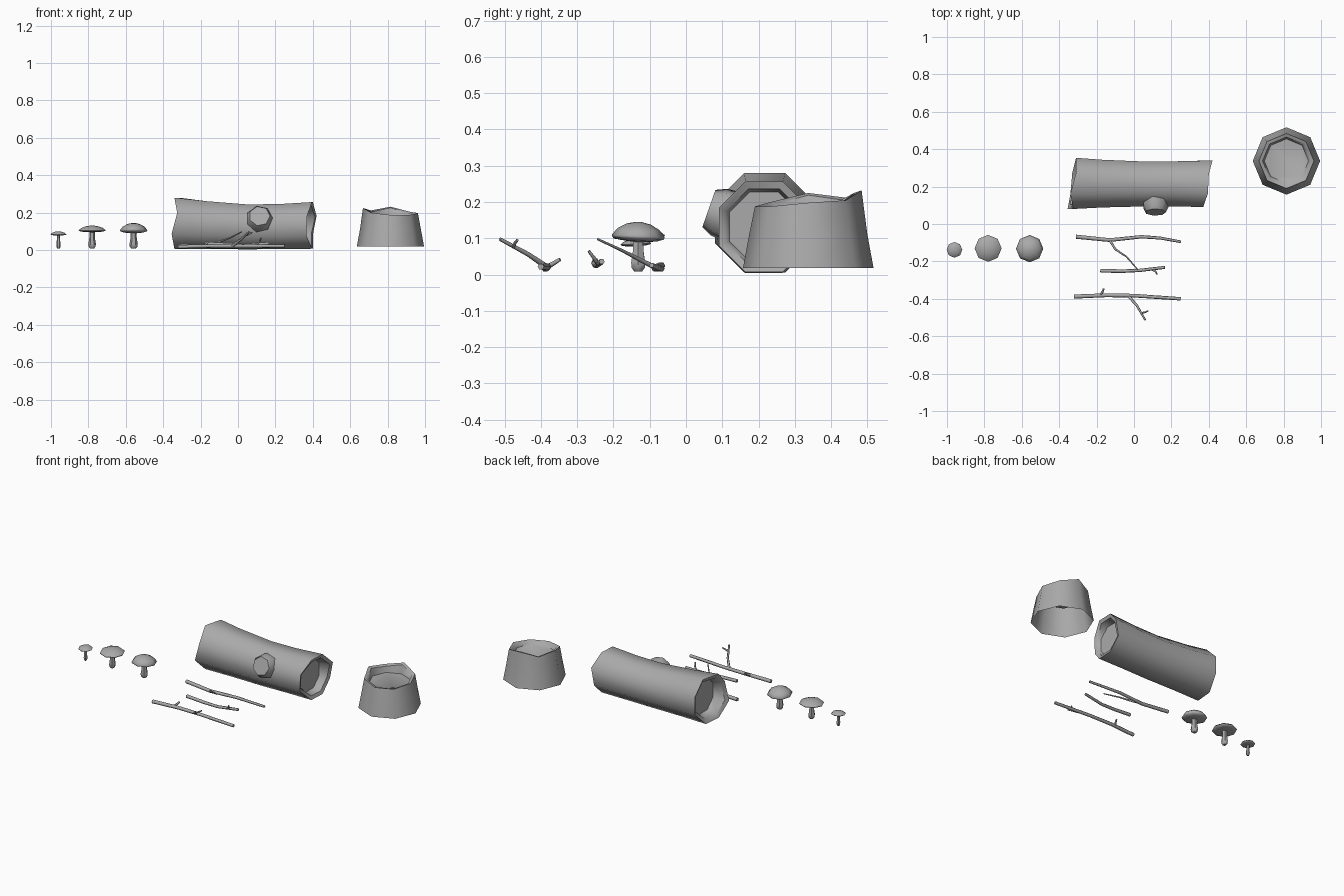
import bpy, bmesh, math
from mathutils import Vector, Matrix

if "Cube" in bpy.data.objects:
    bpy.data.objects.remove(bpy.data.objects["Cube"])

grey = bpy.data.materials.new("plain_grey")
grey.diffuse_color = (0.4, 0.4, 0.4, 1)
grey.use_nodes = True
grey.node_tree.nodes["Principled BSDF"].inputs["Base Color"].default_value = grey.diffuse_color


def loft(name, rings, cap_start=True, cap_end=True, angle=50):
    """Skin a list of equal-sized rings of points."""
    bm = bmesh.new()
    vr = [[bm.verts.new(p) for p in r] for r in rings]
    n = len(vr[0])
    for a, b in zip(vr, vr[1:]):
        for i in range(n):
            j = (i + 1) % n
            bm.faces.new((a[i], a[j], b[j], b[i]))
    if cap_start:
        bm.faces.new(vr[0][::-1])
    if cap_end:
        bm.faces.new(vr[-1])
    bmesh.ops.recalc_face_normals(bm, faces=bm.faces)
    me = bpy.data.meshes.new(name)
    bm.to_mesh(me)
    bm.free()
    me.materials.append(grey)
    me.shade_smooth()
    me.set_sharp_from_angle(angle=math.radians(angle))
    ob = bpy.data.objects.new(name, me)
    bpy.context.collection.objects.link(ob)
    return ob


def circle(c, r, n, z=None, off=0.0):
    """Horizontal ring; z may be a list with one height per corner."""
    out = []
    for i in range(n):
        a = 2 * math.pi * i / n + off
        h = z[i] if isinstance(z, list) else z
        out.append(Vector((c[0] + r * math.cos(a), c[1] + r * math.sin(a), h)))
    return out


# Fallen log: octagon along x, sagging in the middle, with ragged recessed ends
left_x = [-.31, -.31, -.34, -.325, -.355, -.34, -.33, -.31]
right_x = [.42, .40, .395, .37, .365, .395, .40, .40]


def log_ring(xs, r, cy, cz):
    out = []
    for i in range(8):
        a = math.radians(22.5 + 45 * i)
        x = xs[i] if isinstance(xs, list) else xs
        out.append(Vector((x, cy + r * math.cos(a), cz + r * math.sin(a))))
    return out


L, R = (.217, .143), (.215, .132)
loft("fallen_log", [
    log_ring(-.27, .108, *L),
    log_ring([x + .012 for x in left_x], .122, *L),
    log_ring(left_x, .148, *L),
    log_ring(-.17, .138, .216, .134),
    log_ring(.05, .130, .214, .124),
    log_ring(.22, .130, .215, .126),
    log_ring(right_x, .135, *R),
    log_ring([x - .008 for x in right_x], .113, *R),
    log_ring(.345, .103, *R),
])

# Sawn branch knot on the front of the log
axis = Vector((0, -.94, .33))
rot = axis.to_track_quat('Z', 'Y').to_matrix()
tip = Vector((.115, .063, .182))
knot = []
for d, r in ((-.08, .075), (-.03, .07), (0, .056)):
    knot.append([tip + axis * d + rot @ p for p in circle((0, 0), r, 7, 0.0)])
loft("branch_knot", knot, angle=55)

# Stump: tapering octagon, uneven rim, sunken top, open underneath
sc = (.815, .337)
rim = [.198, .205, .232, .212, .225, .200, .188, .188]
loft("stump", [
    circle(sc, .18, 8, .018),
    circle(sc, .163, 8, .11),
    circle(sc, .147, 8, rim),
    circle(sc, .128, 8, [h - .006 for h in rim]),
    circle(sc, .118, 8, .172),
], cap_start=False)


# Mushrooms: stem with bulging foot and a slightly tilted cap
def mushroom(name, x, y, r, rim_z, top_z, sr, tilt):
    foot = .008
    h = rim_z - foot
    prof = ((.55, 0), (1.0, .12), (1.05, .28), (.8, .6), (.75, 1.02))
    loft(name + "_stem", [circle((x, y), sr * k, 6, foot + h * t)
                          for k, t in prof])
    d = top_z - rim_z
    cap = ((.22, -.22), (.7, -.14), (.97, 0), (1.0, .14), (.8, .56),
           (.45, .88), (.12, 1.0))
    m = Matrix.Rotation(math.radians(tilt), 3, 'X')
    o = Vector((x, y, rim_z))
    loft(name + "_cap", [[o + m @ p for p in circle((0, 0), r * k, 8, d * t)]
                         for k, t in cap], angle=60)


mushroom("large_mushroom", -.558, -.132, .073, .100, .145, .021, -3)
mushroom("flat_mushroom", -.78, -.13, .072, .102, .131, .019, 2)
mushroom("small_mushroom", -.96, -.138, .042, .082, .100, .011, 3)


# Sticks and twigs: hexagonal tubes along a few points
def stick(name, pts, r0, r1):
    pts = [Vector(p) for p in pts]
    n = len(pts)
    rings = []
    for i, p in enumerate(pts):
        t = (pts[min(i + 1, n - 1)] - pts[max(i - 1, 0)]).normalized()
        side = t.cross(Vector((0, 0, 1))).normalized()
        up = side.cross(t)
        r = r0 + (r1 - r0) * i / (n - 1)
        rings.append([p + side * r * math.cos(k * math.pi / 3)
                      + up * r * math.sin(k * math.pi / 3) for k in range(6)])
    loft(name, rings, angle=65)


stick("back_stick", [(-.31, -.068, .024), (-.13, -.086, .018),
                     (.04, -.068, .016), (.14, -.075, .017),
                     (.25, -.095, .026)], .011, .007)
stick("back_stick_twig", [(-.13, -.086, .02), (-.10, -.135, .045),
                          (-.04, -.175, .066), (.02, -.244, .098)], .007, .003)
stick("middle_stick", [(-.18, -.25, .036), (-.06, -.252, .03),
                       (.03, -.248, .026), (.165, -.232, .036)], .010, .008)
stick("middle_stick_twig", [(.095, -.243, .03), (.115, -.253, .045),
                            (.123, -.268, .065)], .006, .004)
stick("front_stick", [(-.32, -.388, .018), (-.15, -.381, .022),
                      (0, -.383, .022), (.25, -.40, .022)], .011, .009)
stick("front_stick_short_twig", [(-.18, -.38, .022), (-.168, -.362, .033),
                                 (-.162, -.347, .042)], .007, .005)
stick("front_stick_long_twig", [(-.03, -.385, .022), (.015, -.435, .056),
                                (.06, -.513, .098)], .008, .005)
stick("front_stick_side_twig", [(.042, -.475, .078), (.06, -.472, .086),
                                (.075, -.465, .095)], .005, .004)
